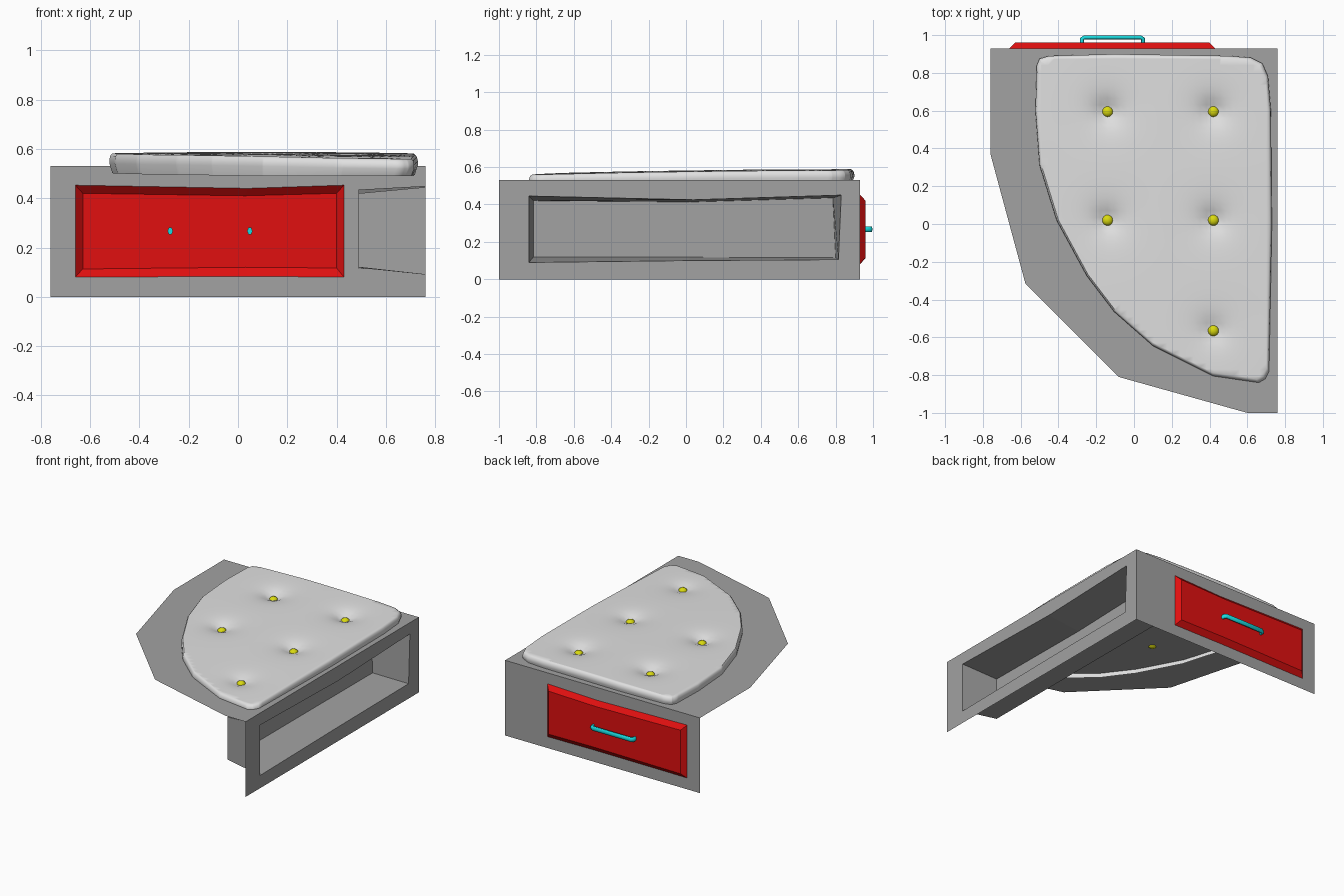
import bpy, bmesh, math
from mathutils import Vector

cube = bpy.data.objects.get("Cube")
if cube:
    bpy.data.objects.remove(cube)


def material(name, rgb):
    m = bpy.data.materials.new(name)
    m.use_nodes = True
    m.diffuse_color = (*rgb, 1)
    m.node_tree.nodes["Principled BSDF"].inputs["Base Color"].default_value = (*rgb, 1)
    return m


GREY = material("grey panel", (0.36, 0.36, 0.36))
WHITE = material("light grey cushion", (0.75, 0.75, 0.75))
RED = material("red drawer", (0.75, 0.005, 0.005))
CYAN = material("cyan handle", (0.01, 0.72, 0.75))
YELLOW = material("yellow button", (0.7, 0.7, 0.005))


def finish(bm, name, mat):
    mesh = bpy.data.meshes.new(name)
    bm.to_mesh(mesh)
    bm.free()
    mesh.materials.append(mat)
    ob = bpy.data.objects.new(name, mesh)
    bpy.context.collection.objects.link(ob)
    return ob


def smooth(ob, angle):
    bpy.ops.object.select_all(action='DESELECT')
    bpy.context.view_layer.objects.active = ob
    ob.select_set(True)
    bpy.ops.object.shade_smooth_by_angle(angle=math.radians(angle))


def loft(bm, loops, cap=False, flip=False):
    """Join successive closed loops of points with quads."""
    rings = [[bm.verts.new(p) for p in loop] for loop in loops]
    for a, b in zip(rings, rings[1:]):
        for i in range(len(a)):
            j = (i + 1) % len(a)
            quad = [a[i], a[j], b[j], b[i]]
            bm.faces.new(quad[::-1] if flip else quad)
    if cap:
        bm.faces.new(rings[-1][::-1] if flip else rings[-1])


def on_side(loop, x):
    return [(x, y, z) for y, z in loop]


def on_back(loop, y):
    return [(x, y, z) for x, z in loop]


BACK, SIDE, TOP = 0.93, 0.76, 0.53

# Top board: thin faceted quarter-round sheet
bm = bmesh.new()
board = [(-SIDE, BACK), (-SIDE, 0.37), (-0.575, -0.315), (-0.08, -0.81),
         (0.6, -1), (SIDE, -1), (SIDE, BACK)]
bm.faces.new([bm.verts.new((x, y, TOP)) for x, y in board])
finish(bm, "top_board", GREY)

# Side panel with a tapered recessed shelf
bm = bmesh.new()
edge = [(-1, 0), (0.05, 0), (BACK, 0), (BACK, TOP), (0.05, TOP), (-1, TOP)]
mouth = [(-0.84, 0.09), (0.02, 0.1), (0.815, 0.105), (0.83, 0.45), (0.04, 0.425), (-0.84, 0.445)]
rear = [(-0.815, 0.12), (0.02, 0.118), (0.8, 0.115), (0.785, 0.435), (0.02, 0.413), (-0.815, 0.42)]
loft(bm, [on_side(edge, SIDE), on_side(mouth, SIDE), on_side(rear, 0.49)], cap=True)
finish(bm, "shelf_panel", GREY)

# Back panel with the drawer opening
bm = bmesh.new()
edge = [(-SIDE, 0), (0.03, 0), (SIDE, 0), (SIDE, TOP), (0.03, TOP), (-SIDE, TOP)]
hole = [(-0.66, 0.08), (0.04, 0.083), (0.43, 0.08), (0.43, 0.453), (0.04, 0.44), (-0.66, 0.453)]
face = [(-0.63, 0.113), (0.03, 0.12), (0.4, 0.117), (0.4, 0.42), (0.03, 0.41), (-0.63, 0.42)]
loft(bm, [on_back(edge, BACK), on_back(hole, BACK)], flip=True)
finish(bm, "back_panel", GREY)

# Raised bevelled drawer front
bm = bmesh.new()
loft(bm, [on_back(hole, BACK), on_back(face, 0.96)], cap=True, flip=True)
finish(bm, "drawer_front", RED)

# Bracket handle
curve = bpy.data.curves.new("drawer_handle", 'CURVE')
curve.dimensions = '3D'
curve.bevel_depth = 0.011
curve.bevel_resolution = 1
curve.use_fill_caps = True
path = [(-0.275, 0.95), (-0.275, 0.98), (-0.262, 0.988), (0.035, 0.988), (0.048, 0.98), (0.048, 0.95)]
spline = curve.splines.new('POLY')
spline.points.add(len(path) - 1)
for point, (x, y) in zip(spline.points, path):
    point.co = (x, y, 0, 1)
curve.materials.append(CYAN)
handle = bpy.data.objects.new("drawer_handle", curve)
handle.location.z = 0.267
handle.scale.z = 1.5
bpy.context.collection.objects.link(handle)
bpy.ops.object.select_all(action='DESELECT')
bpy.context.view_layer.objects.active = handle
handle.select_set(True)
bpy.ops.object.convert(target='MESH')

# Tufted cushion: outline sheet cut into a grid, shaped by height, with a turned-down rim
BUTTONS = [(-0.14, 0.595), (0.42, 0.595), (-0.14, 0.02), (0.42, 0.02), (0.42, -0.565)]
CENTRE = Vector((0.1, 0.1, 0))
outline = [(-0.515, 0.84), (-0.5, 0.875), (-0.45, 0.89), (-0.1, 0.9), (0.5, 0.89), (0.62, 0.88),
           (0.68, 0.85), (0.71, 0.78), (0.725, 0.6), (0.73, 0), (0.715, -0.78), (0.695, -0.82),
           (0.66, -0.84), (0.42, -0.805), (0.1, -0.645), (-0.105, -0.465), (-0.25, -0.275),
           (-0.41, 0.02), (-0.5, 0.31), (-0.522, 0.6)]
RIM = 1.02


def height(x, y):
    dome = 1 - ((x - 0.1) / 0.63) ** 2 * 0.5 - ((y - 0.1) / 0.9) ** 2 * 0.5
    z = 0.569 + 0.013 * y + 0.013 * max(0, dome)
    pull = max(math.exp(-(max(0, math.hypot(x - a, y - b) - 0.02)) / 0.055) for a, b in BUTTONS)
    return z + (0.535 - z) * pull


bm = bmesh.new()
bm.faces.new([bm.verts.new(CENTRE + (Vector((x, y, 0)) - CENTRE) / RIM) for x, y in outline][::-1])
for axis in (Vector((1, 0, 0)), Vector((0, 1, 0))):
    for i in range(-26, 27):
        bmesh.ops.bisect_plane(bm, geom=bm.verts[:] + bm.edges[:] + bm.faces[:],
                               plane_co=axis * i * 0.035, plane_no=axis)
for v in bm.verts:
    v.co.z = height(v.co.x, v.co.y)
rim = [e for e in bm.edges if e.is_boundary]
before = 1.0
for scale, drop in ((1.014, 0.009), (RIM, 0.025), (RIM, 0.04), (1.0, 0.08)):
    made = bmesh.ops.extrude_edge_only(bm, edges=rim)["geom"]
    rim = [g for g in made if isinstance(g, bmesh.types.BMEdge) and g.is_boundary]
    for v in {v for e in rim for v in e.verts}:
        flat = (v.co - CENTRE) * (scale / before) + CENTRE
        base = CENTRE + (v.co - CENTRE) / before
        v.co = Vector((flat.x, flat.y, max(0.49, height(base.x, base.y) - drop)))
    before = scale
bmesh.ops.recalc_face_normals(bm, faces=bm.faces)
if sum(f.normal.z for f in bm.faces) < 0:
    bmesh.ops.reverse_faces(bm, faces=bm.faces)
smooth(finish(bm, "cushion", WHITE), 50)

# Buttons sunk in the tufts
for n, (x, y) in enumerate(BUTTONS, 1):
    bm = bmesh.new()
    bmesh.ops.create_uvsphere(bm, u_segments=16, v_segments=10, radius=0.029)
    bmesh.ops.scale(bm, vec=(1, 1, 0.75), verts=bm.verts)
    bmesh.ops.translate(bm, vec=(x, y, 0.54), verts=bm.verts)
    smooth(finish(bm, f"button_{n}", YELLOW), 60)
